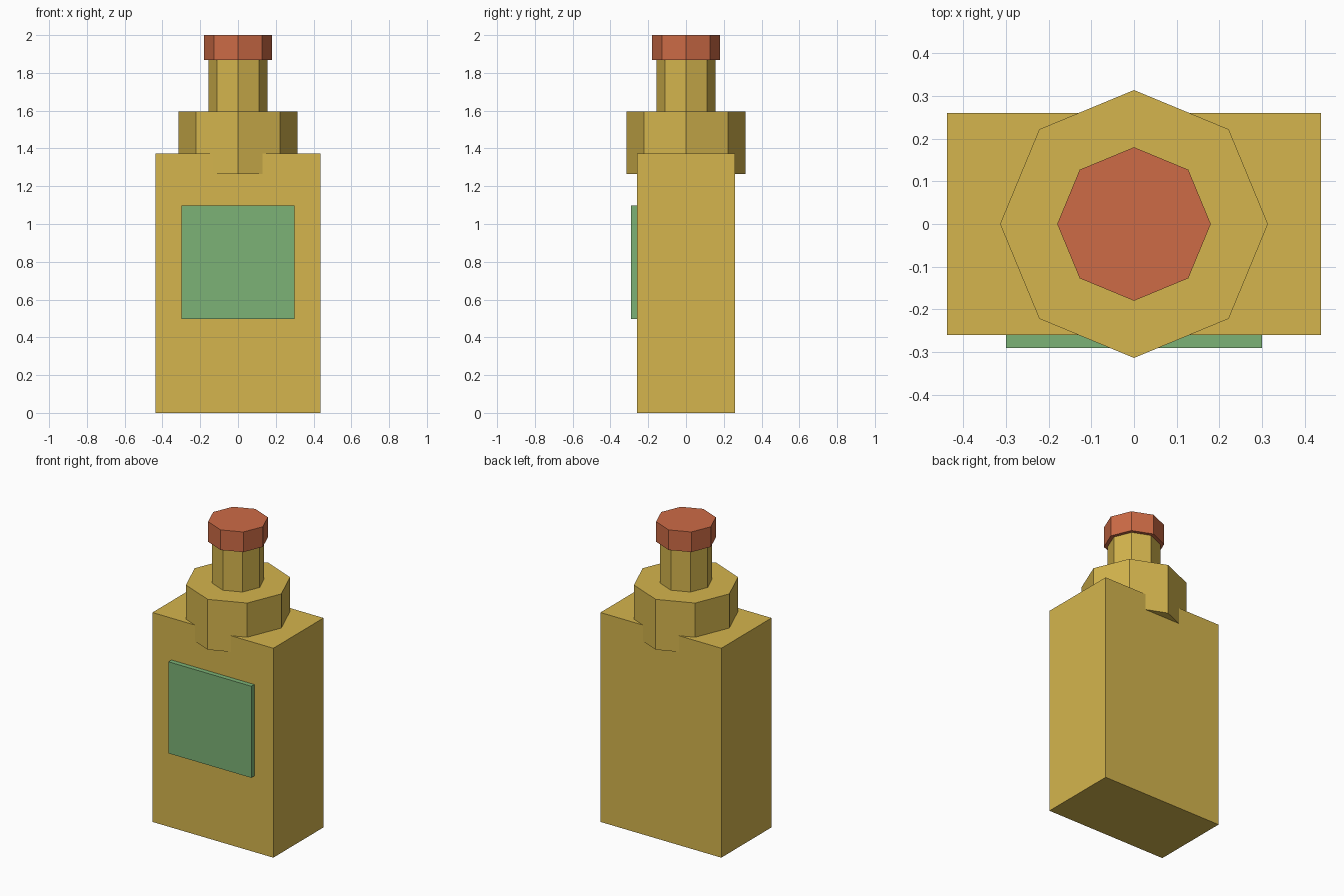
import bpy

if "Cube" in bpy.data.objects:
    bpy.data.objects.remove(bpy.data.objects["Cube"])


def material(name, color):
    mat = bpy.data.materials.new(name)
    mat.diffuse_color = (*color, 1)
    mat.use_nodes = True
    mat.node_tree.nodes["Principled BSDF"].inputs["Base Color"].default_value = mat.diffuse_color
    return mat


def box(name, x, y, z, mat):
    """Box spanning the given (min, max) ranges."""
    bpy.ops.mesh.primitive_cube_add(size=1, location=[sum(r) / 2 for r in (x, y, z)])
    obj = bpy.context.object
    obj.scale = [r[1] - r[0] for r in (x, y, z)]
    bpy.ops.object.transform_apply(location=False, rotation=False, scale=True)
    obj.name = name
    obj.data.materials.append(mat)


def octagon(name, radius, z0, z1, mat):
    """Upright eight-sided prism with corners on the axes."""
    bpy.ops.mesh.primitive_cylinder_add(vertices=8, radius=radius, depth=z1 - z0,
                                        location=(0, 0, (z0 + z1) / 2))
    obj = bpy.context.object
    obj.name = name
    obj.data.materials.append(mat)


glass = material("amber_glass", (0.66, 0.46, 0.075))
red = material("red_cap", (0.61, 0.147, 0.061))
green = material("green_label", (0.2, 0.445, 0.18))

# Bottle body
box("body", (-0.438, 0.438), (-0.26, 0.26), (0, 1.372), glass)

# Shoulder collar, partly sunk into the body
octagon("shoulder", 0.314, 1.266, 1.596, glass)

# Neck and cap
octagon("neck", 0.157, 1.55, 1.88, glass)
octagon("cap", 0.18, 1.868, 2.0, red)

# Front label
box("label", (-0.3, 0.3), (-0.291, -0.25), (0.498, 1.098), green)
